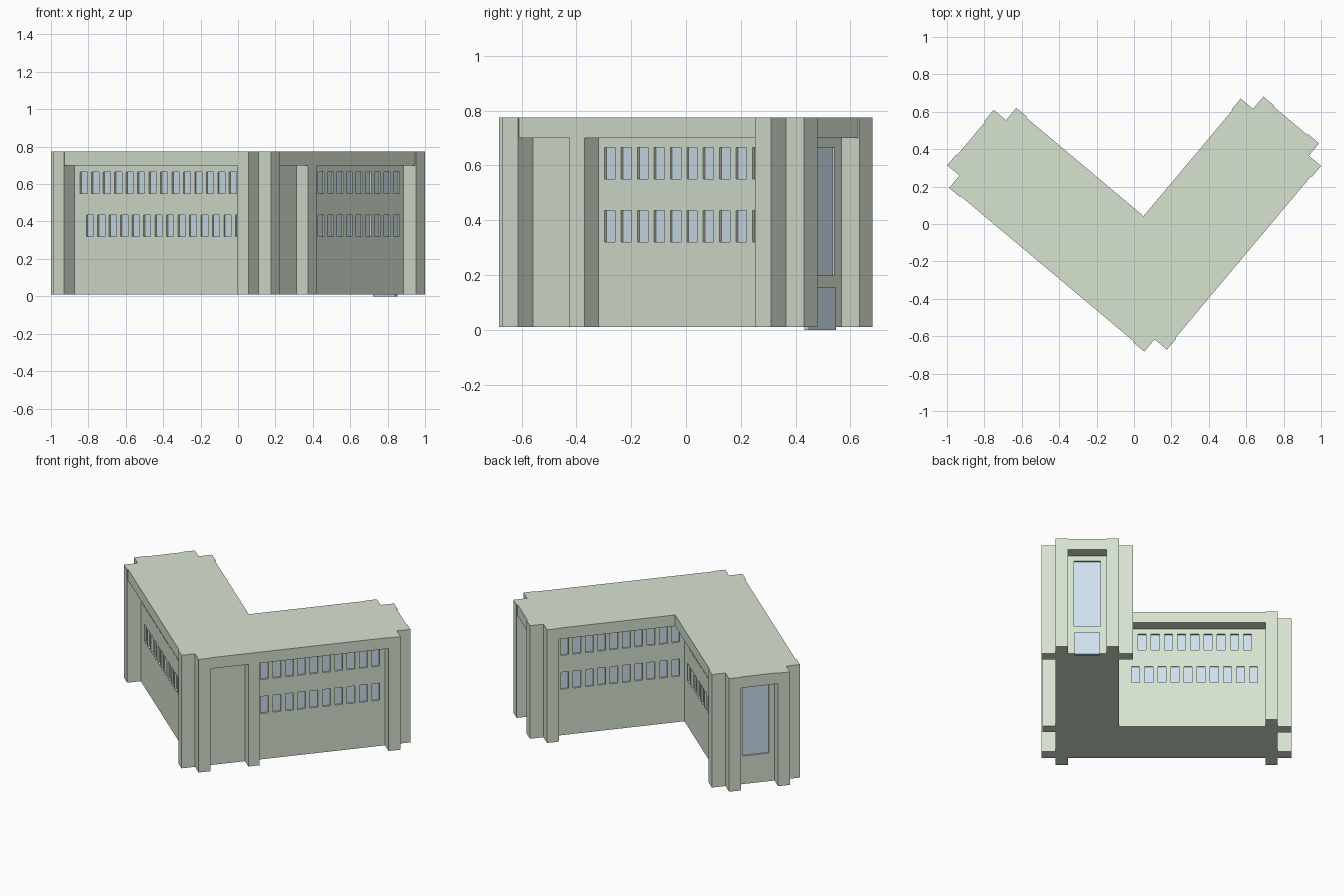
import bpy, bmesh
from math import radians
from mathutils import Matrix

if "Cube" in bpy.data.objects:
    bpy.data.objects.remove(bpy.data.objects["Cube"])

# Plan is drawn in building axes (u, v), then turned 50 degrees into place
PLACE = Matrix.Translation((0, -0.006, 0)) @ Matrix.Rotation(radians(50), 4, 'Z')
BASE, EAVE, TOP = 0.01, 0.70, 0.775
U0, U1, V0, V1, END = -0.397, -0.01, -0.477, -0.088, 0.885   # wall planes
OUT, LIP, W = 0.086, 0.08, 0.076     # pilaster depth, cornice depth, pilaster width


def material(name, rgb):
    m = bpy.data.materials.new(name)
    m.diffuse_color = (*rgb, 1)
    m.use_nodes = True
    m.node_tree.nodes["Principled BSDF"].inputs["Base Color"].default_value = m.diffuse_color
    return m


stone = material("pale_green_stone", (0.68, 0.77, 0.64))
glass = material("blue_glass", (0.62, 0.75, 0.86))


def prism(bm, pts, z0, z1):
    face = bm.faces.new([bm.verts.new((u, v, z0)) for u, v in pts])
    top = bmesh.ops.extrude_face_region(bm, geom=[face])["geom"]
    bmesh.ops.translate(bm, vec=(0, 0, z1 - z0),
                        verts=[g for g in top if isinstance(g, bmesh.types.BMVert)])


def box(bm, u0, u1, v0, v1, z0, z1):
    prism(bm, [(u0, v0), (u1, v0), (u1, v1), (u0, v1)], z0, z1)


def finish(bm, name, mat):
    bmesh.ops.recalc_face_normals(bm, faces=bm.faces)
    me = bpy.data.meshes.new(name)
    bm.to_mesh(me)
    bm.free()
    me.materials.append(mat)
    ob = bpy.data.objects.new(name, me)
    bpy.context.collection.objects.link(ob)
    ob.matrix_world = PLACE
    return ob


# L-shaped body
bm = bmesh.new()
prism(bm, [(U0, V0), (END, V0), (END, V1), (U1, V1), (U1, END), (U0, END)], BASE, TOP)
body = finish(bm, "building_body", stone)

# Window openings: (wall axis, plane, outward sign, centre, width, z0, z1)
ROWS = [(0.55, 0.665), (0.32, 0.435)]
wins = []


def row(axis, plane, sign, first, last, n, zs):
    for i in range(n):
        wins.append((axis, plane, sign, first + (last - first) * i / (n - 1), 0.05, *zs))


row('u', U0, -1, -0.297, 0.743, 14, ROWS[0])
row('u', U0, -1, -0.339, 0.701, 14, ROWS[1])
row('u', U1, 1, 0.053, 0.70, 9, ROWS[0])
row('u', U1, 1, 0.014, 0.737, 10, ROWS[1])
for zs in ROWS:
    row('v', V0, -1, 0.045, 0.75, 10, zs)
    row('v', V1, 1, 0.045, 0.75, 10, zs)
wins.append(('u', END, 1, (V0 + V1) / 2, 0.163, 0.20, 0.665))
wins.append(('v', END, 1, (U0 + U1) / 2, 0.163, 0.20, 0.665))


def window_boxes(bm, near, far, grow=0):
    for axis, p, s, c, w, z0, z1 in wins:
        a, b = sorted((p + s * near, p + s * far))
        h = w / 2 + grow
        span = (a, b, c - h, c + h) if axis == 'u' else (c - h, c + h, a, b)
        box(bm, *span, z0 - grow, z1 + grow)


# Cut the recesses
bm = bmesh.new()
window_boxes(bm, -0.014, 0.02)
cutter = finish(bm, "window_cutter", stone)
cutter.hide_render = True
mod = body.modifiers.new("recesses", 'BOOLEAN')
mod.operation, mod.solver, mod.object = 'DIFFERENCE', 'EXACT', cutter
bpy.context.view_layer.update()
bpy.context.view_layer.objects.active = body
bpy.ops.object.modifier_apply(modifier=mod.name)
bpy.data.objects.remove(cutter)

# Glass panes at the back of each recess
bm = bmesh.new()
window_boxes(bm, -0.018, -0.011, 0.001)
finish(bm, "window_panes", glass)

# Pilasters in pairs at each outer corner
bm = bmesh.new()
for cu, cv, su, sv in [(U0, V0, -1, -1), (END, V0, 1, -1), (END, V1, 1, 1),
                       (U1, END, 1, 1), (U0, END, -1, 1)]:
    box(bm, *sorted((cu, cu + su * OUT)), *sorted((cv, cv - sv * W)), BASE, TOP)
    box(bm, *sorted((cu, cu - su * W)), *sorted((cv, cv + sv * OUT)), BASE, TOP)
finish(bm, "corner_pilasters", stone)

# Single pilaster on the long right wall
bm = bmesh.new()
box(bm, -0.08, -0.008, V0 - LIP, V0, BASE, EAVE)
finish(bm, "middle_pilaster", stone)

# Overhanging cornice between the pilasters
bm = bmesh.new()
box(bm, U0 - LIP, U0, V0 + W, END - W, EAVE, TOP)
box(bm, U0 + W, END - W, V0 - LIP, V0, EAVE, TOP)
box(bm, END, END + LIP, V0 + W, V1 - W, EAVE, TOP)
box(bm, U0 + W, U1 - W, END, END + LIP, EAVE, TOP)
prism(bm, [(U1, V1), (END - W, V1), (END - W, V1 + LIP), (U1 + LIP, V1 + LIP),
           (U1 + LIP, END - W), (U1, END - W)], EAVE, TOP)
finish(bm, "cornice", stone)

# Door under the tall window of the right wing
bm = bmesh.new()
box(bm, END - 0.01, END + 0.012, -0.36, -0.208, 0.0, 0.155)
finish(bm, "entrance_door", glass)
